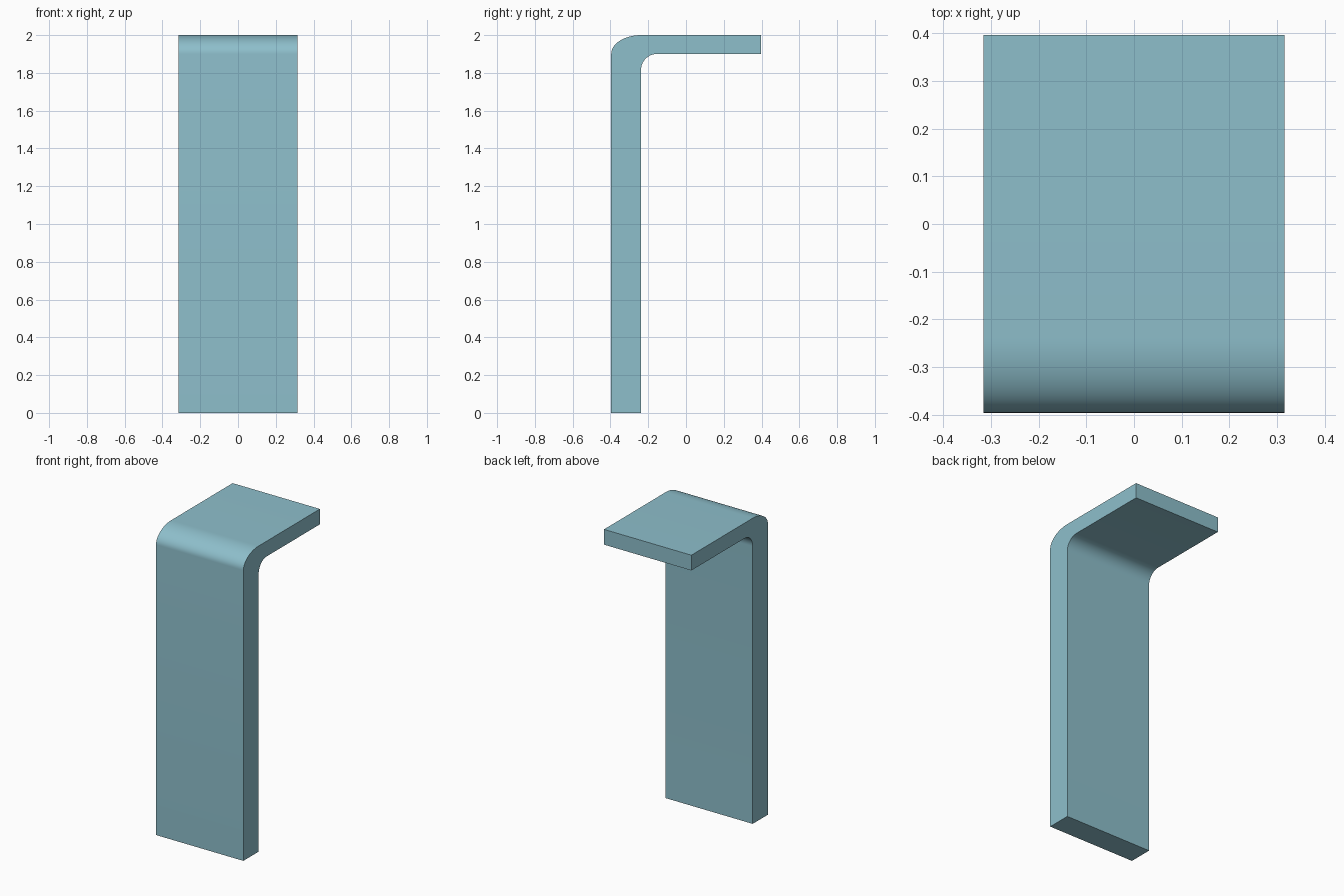
import bpy, bmesh
from math import sin, cos, pi

if "Cube" in bpy.data.objects:
    bpy.data.objects.remove(bpy.data.objects["Cube"])

W = 0.316          # half width (x)
Y0, Y1 = -0.396, 0.396
YI = -0.238        # inner face of the upright
ZU, ZT = 1.9, 2.0  # underside and top of the shelf
R = 0.084          # inner bend radius
N = 16


def arc(cy, cz, ry, rz, a0, a1):
    return [(cy + ry * cos(a0 + (a1 - a0) * i / N),
             cz + rz * sin(a0 + (a1 - a0) * i / N)) for i in range(N + 1)]


# Side profile: upright, outer bend, shelf, inner bend
profile = [(Y0, 0)]
profile += arc(YI, ZU, YI - Y0, ZT - ZU, pi, pi / 2)
profile += [(Y1, ZT), (Y1, ZU)]
profile += arc(YI + R, ZU - R, R, R, pi / 2, pi)
profile += [(YI, 0)]

# Extrude the profile across the width
bm = bmesh.new()
face = bm.faces.new([bm.verts.new((-W, y, z)) for y, z in profile])
ext = bmesh.ops.extrude_face_region(bm, geom=[face], use_keep_orig=True)
moved = [v for v in ext["geom"] if isinstance(v, bmesh.types.BMVert)]
bmesh.ops.translate(bm, verts=moved, vec=(2 * W, 0, 0))
bmesh.ops.recalc_face_normals(bm, faces=bm.faces)
mesh = bpy.data.meshes.new("bent_bracket")
bm.to_mesh(mesh)
bm.free()

bracket = bpy.data.objects.new("bent_bracket", mesh)
bpy.context.collection.objects.link(bracket)
mat = bpy.data.materials.new("teal")
mat.diffuse_color = (0.27, 0.52, 0.6, 1)
mat.use_nodes = True
mat.node_tree.nodes["Principled BSDF"].inputs["Base Color"].default_value = mat.diffuse_color
mesh.materials.append(mat)

# Smooth bends, sharp edges
bpy.context.view_layer.objects.active = bracket
bracket.select_set(True)
bpy.ops.object.shade_smooth_by_angle(angle=pi / 6)
